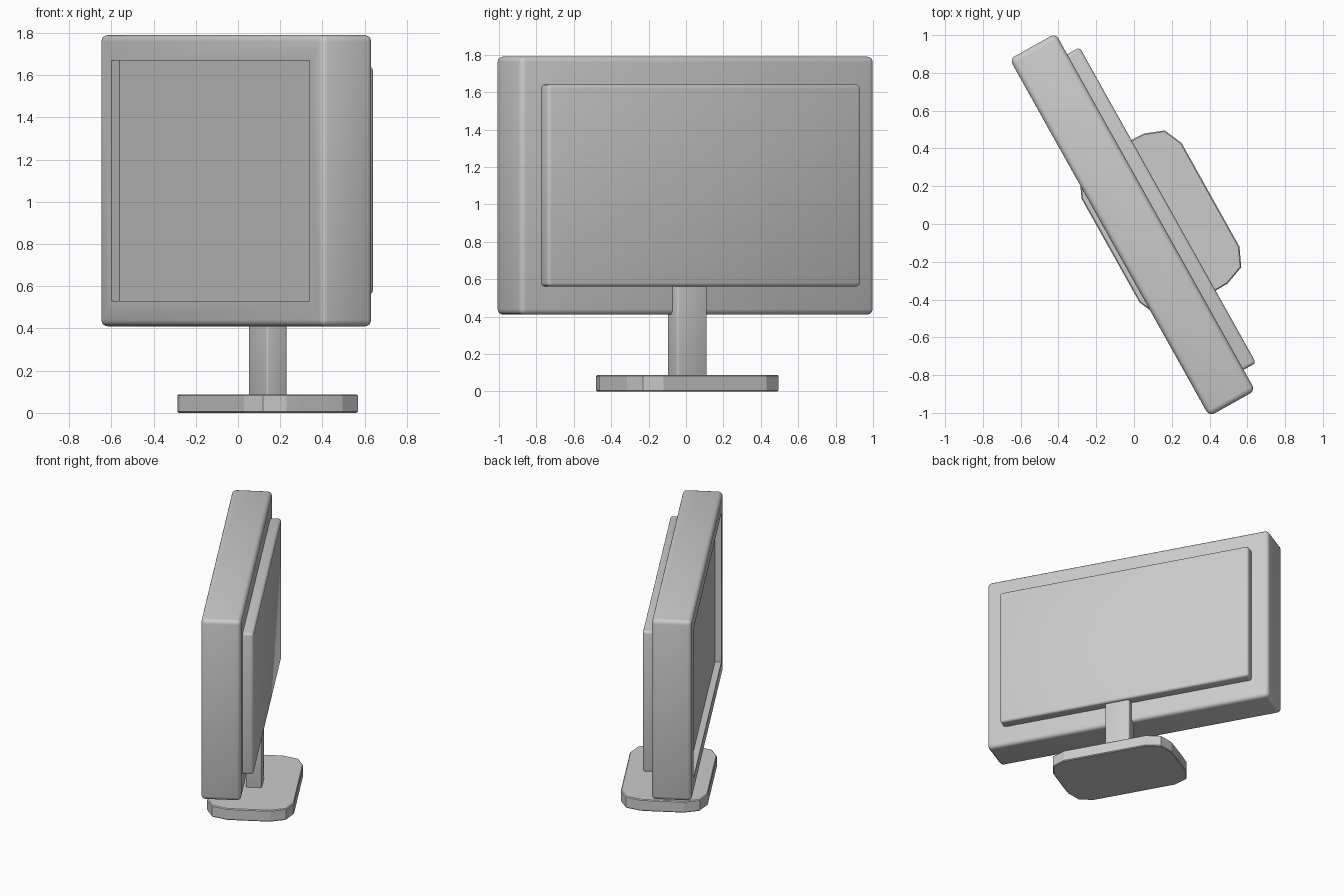
import bpy, bmesh, math

if "Cube" in bpy.data.objects:
    bpy.data.objects.remove(bpy.data.objects["Cube"])

TURN = math.radians(-60.8)   # whole monitor is turned on its base


def finish(bm, name):
    bmesh.ops.recalc_face_normals(bm, faces=bm.faces)
    me = bpy.data.meshes.new(name)
    bm.to_mesh(me)
    bm.free()
    ob = bpy.data.objects.new(name, me)
    bpy.context.collection.objects.link(ob)
    ob.rotation_euler.z = TURN
    bpy.ops.object.select_all(action='DESELECT')
    ob.select_set(True)
    bpy.context.view_layer.objects.active = ob
    bpy.ops.object.shade_smooth_by_angle(angle=math.radians(35))
    return ob


def box(lo, hi, bevel):
    """Bevelled box between two corners: x along the screen, y to the back."""
    bm = bmesh.new()
    bmesh.ops.create_cube(bm, size=1)
    for v in bm.verts:
        v.co = [h if c > 0 else l for c, l, h in zip(v.co, lo, hi)]
    bmesh.ops.bevel(bm, geom=bm.edges[:], offset=bevel, segments=3,
                    profile=0.5, affect='EDGES')
    return bm


# Screen housing with a recessed display
BEVEL = 0.03
bm = box((-1.083, -0.149, 0.41), (1.083, 0.13, 1.79), BEVEL)
bm.normal_update()
front = max((f for f in bm.faces if f.normal.y < -0.99),
            key=lambda f: f.calc_area())
bmesh.ops.inset_region(bm, faces=[front], thickness=0.158 - BEVEL)
wall = bmesh.ops.extrude_discrete_faces(bm, faces=[front])
for v in wall['faces'][0].verts:
    v.co.y += 0.045
finish(bm, "screen_housing")

# Raised rear cover
finish(box((-0.957, 0.10, 0.562), (0.957, 0.205, 1.64), 0.018), "rear_cover")

# Neck, set slightly off centre
CX, CY = 0.062, 0.126
finish(box((CX - 0.092, CY - 0.055, 0.05), (CX + 0.092, CY + 0.055, 0.62),
           0.01), "neck")

# Foot: rectangle with faceted corners
corner = [(0.457, 0.075), (0.455, 0.152), (0.415, 0.258), (0.315, 0.303)]
outline = corner + [(-x, y) for x, y in reversed(corner)]
outline += [(-x, -y) for x, y in outline]
bm = bmesh.new()
base = bm.faces.new([bm.verts.new((CX + x, CY + y, 0)) for x, y in outline])
top = bmesh.ops.extrude_face_region(bm, geom=[base], use_keep_orig=True)
for v in top['geom']:
    if isinstance(v, bmesh.types.BMVert):
        v.co.z = 0.088
bmesh.ops.recalc_face_normals(bm, faces=bm.faces)
rims = [e for e in bm.edges if abs(e.verts[0].co.z - e.verts[1].co.z) < 1e-5]
bmesh.ops.bevel(bm, geom=rims, offset=0.006, segments=1, affect='EDGES')
foot = finish(bm, "foot")
for p in foot.data.polygons:
    p.use_smooth = False
